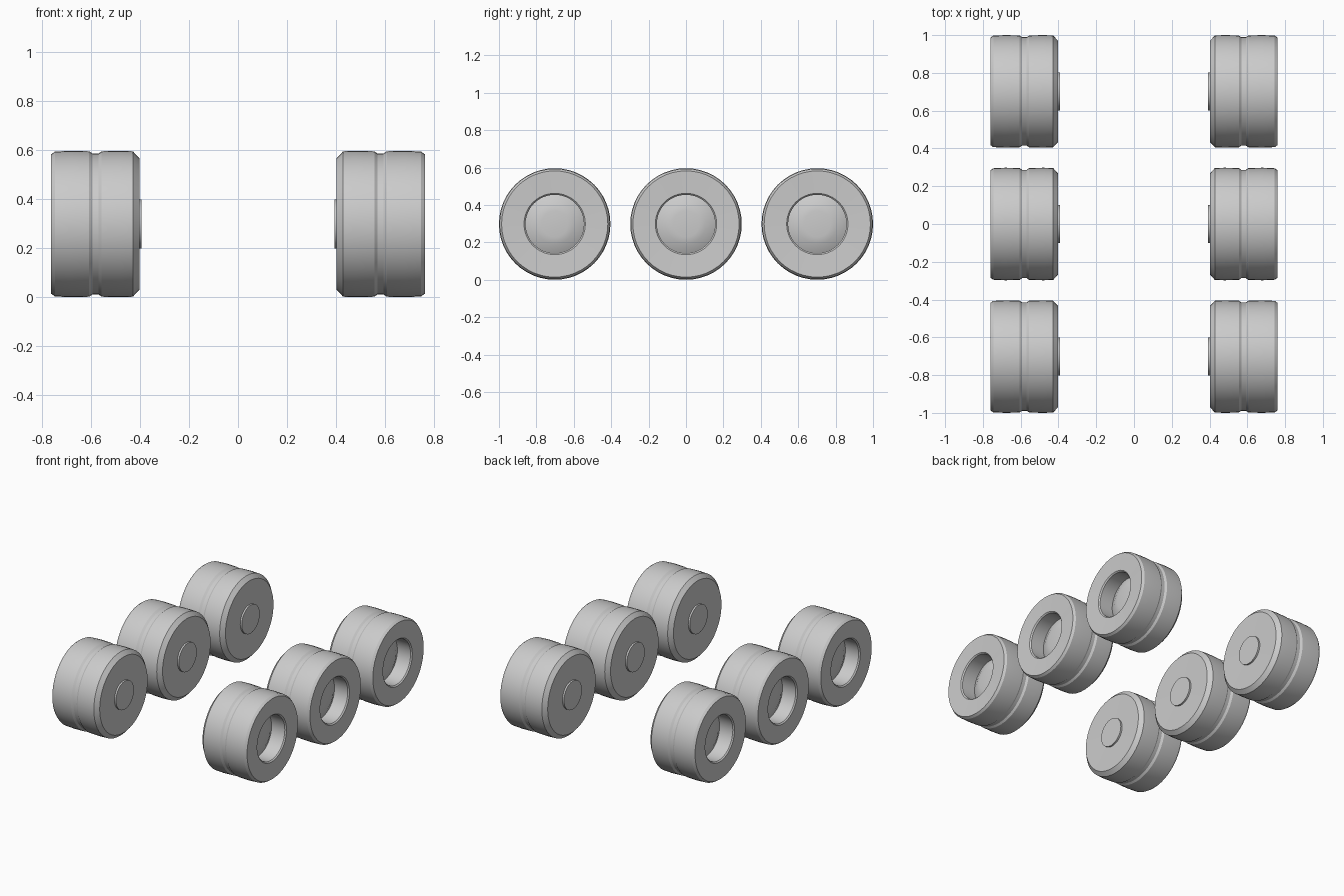
import bpy, bmesh, math

if "Cube" in bpy.data.objects:
    bpy.data.objects.remove(bpy.data.objects["Cube"])

R = 0.298        # wheel radius
PITCH = 0.702    # spacing of axles along y
SEG = 48

# half section of one wheel: (distance from centre plane x, radius)
PROFILE = [
    (0.392, 0), (0.392, 0.10), (0.404, 0.10),             # inner hub cap
    (0.402, 0.268), (0.428, R - 0.002),                    # inner wall and chamfer
    (0.48, R), (0.555, R - 0.002), (0.568, R - 0.011),     # tread and groove
    (0.592, R - 0.011), (0.606, R - 0.002), (0.68, R),
    (0.745, R - 0.003), (0.761, 0.284),                    # outer chamfer
    (0.756, 0.164), (0.748, 0.156), (0.645, 0.156),        # rim and recess
    (0.670, 0.105), (0.674, 0.07), (0.676, 0),             # raised hub
]


def wheel(name, side, y):
    bm = bmesh.new()
    verts = [bm.verts.new((side * x, 0, r)) for x, r in PROFILE]
    edges = [bm.edges.new(pair) for pair in zip(verts, verts[1:])]
    bmesh.ops.spin(bm, geom=verts + edges, cent=(0, 0, 0), axis=(1, 0, 0),
                   angle=math.tau, steps=SEG)
    bmesh.ops.remove_doubles(bm, verts=bm.verts, dist=1e-5)
    bmesh.ops.recalc_face_normals(bm, faces=bm.faces)
    mesh = bpy.data.meshes.new(name)
    bm.to_mesh(mesh)
    bm.free()
    ob = bpy.data.objects.new(name, mesh)
    ob.location = (0, y, R)
    bpy.context.collection.objects.link(ob)
    bpy.ops.object.select_all(action='DESELECT')
    ob.select_set(True)
    bpy.context.view_layer.objects.active = ob
    bpy.ops.object.shade_smooth_by_angle(angle=math.radians(25))


# three axles, a wheel on each side
for label, y in (("front", -PITCH), ("middle", 0), ("rear", PITCH)):
    for side_name, side in (("left", -1), ("right", 1)):
        wheel(f"{label}_{side_name}_wheel", side, y)
